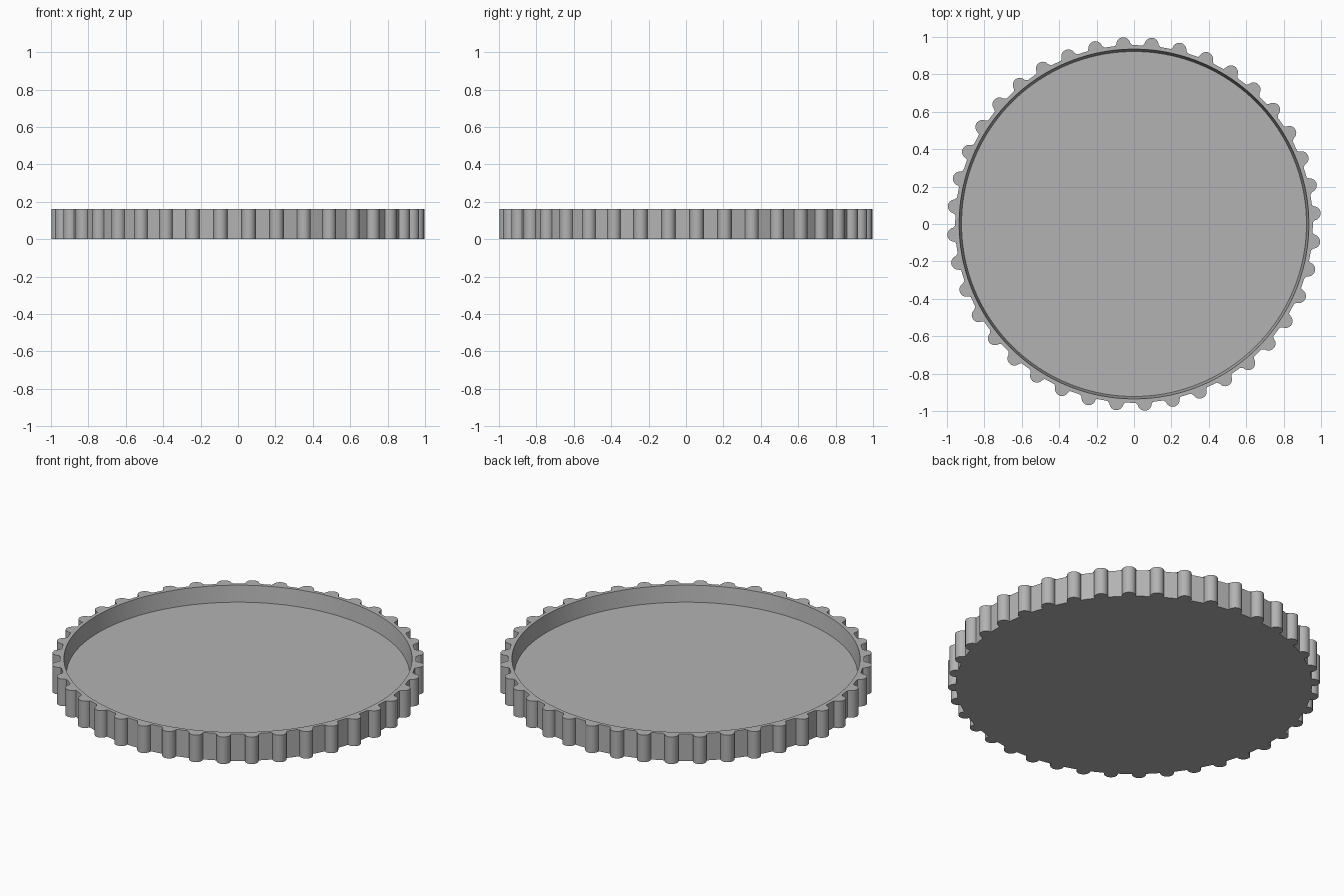
import bpy, bmesh
from math import radians, cos, sin, tau

cube = bpy.data.objects.get("Cube")
if cube:
    bpy.data.objects.remove(cube, do_unlink=True)

KNOBS, ARC = 40, 12
PHASE = radians(3.4)
HEIGHT, FLOOR = 0.16, 0.065
COUNT = KNOBS * ARC

grey = bpy.data.materials.new("plain grey")
grey.use_nodes = True
colour = (0.45, 0.45, 0.45, 1)
grey.diffuse_color = colour
grey.node_tree.nodes["Principled BSDF"].inputs["Base Color"].default_value = colour


def scalloped_outline(ring=0.9625, knob=0.0375, sweep=radians(100)):
    """Round grip knobs joined by short flats."""
    points = []
    for k in range(KNOBS):
        a = PHASE + tau * k / KNOBS
        for i in range(ARC):
            b = a + sweep * (2 * i / (ARC - 1) - 1)
            points.append((ring * cos(a) + knob * cos(b), ring * sin(a) + knob * sin(b)))
    return points


def circle(radius):
    start = PHASE - tau / KNOBS / 2
    return [(radius * cos(start + tau * (i + 0.5) / COUNT),
             radius * sin(start + tau * (i + 0.5) / COUNT)) for i in range(COUNT)]


# Shallow tray: underside, scalloped wall, rim, tapered inner wall, floor
bm = bmesh.new()
outline = scalloped_outline()
levels = [(outline, 0), (outline, HEIGHT), (circle(0.935), HEIGHT), (circle(0.922), FLOOR)]
rings = [[bm.verts.new((x, y, z)) for x, y in pts] for pts, z in levels]
for low, high in zip(rings, rings[1:]):
    for i in range(COUNT):
        j = (i + 1) % COUNT
        bm.faces.new((low[i], low[j], high[j], high[i]))
bm.faces.new(rings[0][::-1])
bm.faces.new(rings[-1])

mesh = bpy.data.meshes.new("scalloped_tray")
bm.to_mesh(mesh)
bm.free()
mesh.materials.append(grey)
tray = bpy.data.objects.new("scalloped_tray", mesh)
bpy.context.collection.objects.link(tray)
bpy.context.view_layer.objects.active = tray
tray.select_set(True)
bpy.ops.object.shade_smooth_by_angle(angle=radians(30))
